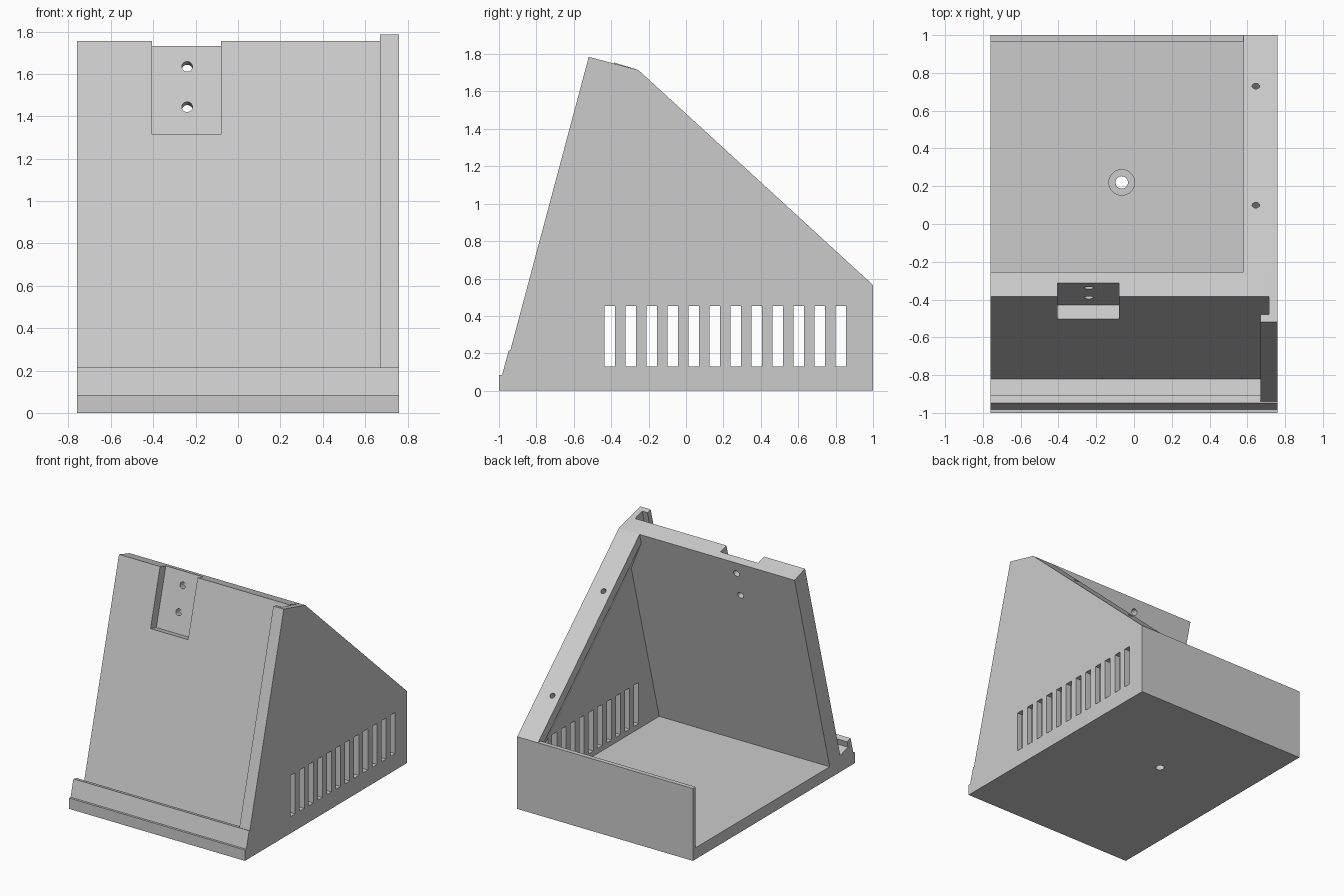
import bpy
import bmesh
from mathutils import Vector

cube = bpy.data.objects.get("Cube")
if cube:
    bpy.data.objects.remove(cube, do_unlink=True)

GREY = bpy.data.materials.new("plain grey")
GREY.use_nodes = True
GREY.diffuse_color = (0.6, 0.6, 0.6, 1)
GREY.node_tree.nodes["Principled BSDF"].inputs["Base Color"].default_value = (0.6, 0.6, 0.6, 1)

HALF = 0.76                          # half width
INNER = 0.715                        # inner face of the side wall
LEAN = 3.732                         # rise over run of the leaning panel
FALL = (1.715 - 0.565) / 1.255       # fall of the rear slope
PANEL_AXIS = Vector((0, -0.966, 0.259))
SLOPE_AXIS = Vector((0, FALL, 1)).normalized()


def loft(name, ring_a, ring_b):
    """Closed solid between two matching rings of points."""
    bm = bmesh.new()
    a = [bm.verts.new(p) for p in ring_a]
    b = [bm.verts.new(p) for p in ring_b]
    bm.faces.new(a)
    bm.faces.new(b[::-1])
    for i in range(len(a)):
        j = (i + 1) % len(a)
        bm.faces.new((a[j], a[i], b[i], b[j]))
    bmesh.ops.recalc_face_normals(bm, faces=bm.faces)
    mesh = bpy.data.meshes.new(name)
    bm.to_mesh(mesh)
    bm.free()
    mesh.materials.append(GREY)
    ob = bpy.data.objects.new(name, mesh)
    bpy.context.collection.objects.link(ob)
    return ob


def prism(name, x0, x1, profile):
    """Side profile (y, z) extruded across x."""
    return loft(name, [(x0, y, z) for y, z in profile], [(x1, y, z) for y, z in profile])


def box(name, x0, x1, y0, y1, z0, z1):
    return prism(name, x0, x1, [(y0, z0), (y1, z0), (y1, z1), (y0, z1)])


def rod(name, centre, axis, radius, length):
    bpy.ops.mesh.primitive_cylinder_add(vertices=32, radius=radius, depth=length, location=centre)
    ob = bpy.context.object
    ob.name = name
    ob.rotation_mode = 'QUATERNION'
    ob.rotation_quaternion = Vector((0, 0, 1)).rotation_difference(Vector(axis))
    ob.data.materials.append(GREY)
    return ob


def cut(cutter, *targets):
    """Subtract the cutter from each target, then discard it."""
    cutter.hide_render = True
    for ob in targets:
        mod = ob.modifiers.new("cut", 'BOOLEAN')
        mod.object = cutter
        mod.operation = 'DIFFERENCE'
        mod.solver = 'EXACT'
        bpy.context.view_layer.objects.active = ob
        bpy.ops.object.modifier_apply(modifier=mod.name)
    bpy.data.objects.remove(cutter, do_unlink=True)


# Front lip, groove, leaning panel, floor and back wall in one profile
lip = [(-1, 0), (-1, 0.085), (-0.983, 0.085), (-0.948, 0.215)]
body = prism("main_body", -HALF, INNER, lip + [
    (-0.905, 0.204), (-0.917, 0.156), (-0.82, 0.13), (-0.385, 1.755), (-0.255, 1.715),
    (-0.69, 0.09), (0.965, 0.09), (0.965, 0.565), (1, 0.565), (1, 0)])

# Solid side wall
wall = prism("side_wall", INNER, HALF, lip + [
    (-0.94, 0.213), (-0.52, 1.785), (-0.255, 1.715), (1, 0.565), (1, 0)])

# Narrow retaining strip over the groove on the wall side
prism("front_retaining_strip", 0.67, INNER, [
    (-0.942, 0.205), (-0.52, 1.785), (-0.48, 1.775), (-0.905, 0.195)])

# Thick rim under the rear slope, chamfered back to the wall
section = [(INNER, 0), (0.58, 0), (0.58, 0.095), (INNER, 0.417)]
upper, lower = [], []
for x, drop in section:
    u = -drop / (LEAN + FALL)
    upper.append((x, -0.255 + u, 1.715 + LEAN * u))
    lower.append((x, 1, 0.565 - drop))
rim = loft("rear_slope_rim", upper, lower)

# Recess in the top of the panel, with two through holes
cut(prism("recess_cutter", -0.405, -0.08, [
    (-0.43, 1.295), (-0.269, 1.895), (-0.469, 1.949), (-0.63, 1.349)]), body)
for z in (1.635, 1.445):
    y = -0.315 + (z - 1.735) / LEAN
    cut(rod("panel_hole_cutter", (-0.24, y, z), PANEL_AXIS, 0.025, 0.3), body)

# Stepped hole in the floor
cut(rod("floor_hole_cutter", (-0.065, 0.22, 0.05), (0, 0, 1), 0.033, 0.3), body)
cut(rod("floor_step_cutter", (-0.065, 0.22, 0.145), (0, 0, 1), 0.068, 0.2), body)

# Blind screw holes in the rim
for y in (0.1, 0.73):
    z = 0.565 + (1 - y) * FALL
    cut(rod("rim_hole_cutter", (0.645, y, z), SLOPE_AXIS, 0.02, 0.26), rim)

# Row of ventilation slots
for i in range(12):
    y = -0.408 + i * 0.1123
    cut(box("slot_cutter", 0.5, 0.9, y - 0.029, y + 0.029, 0.13, 0.452), wall, rim)
